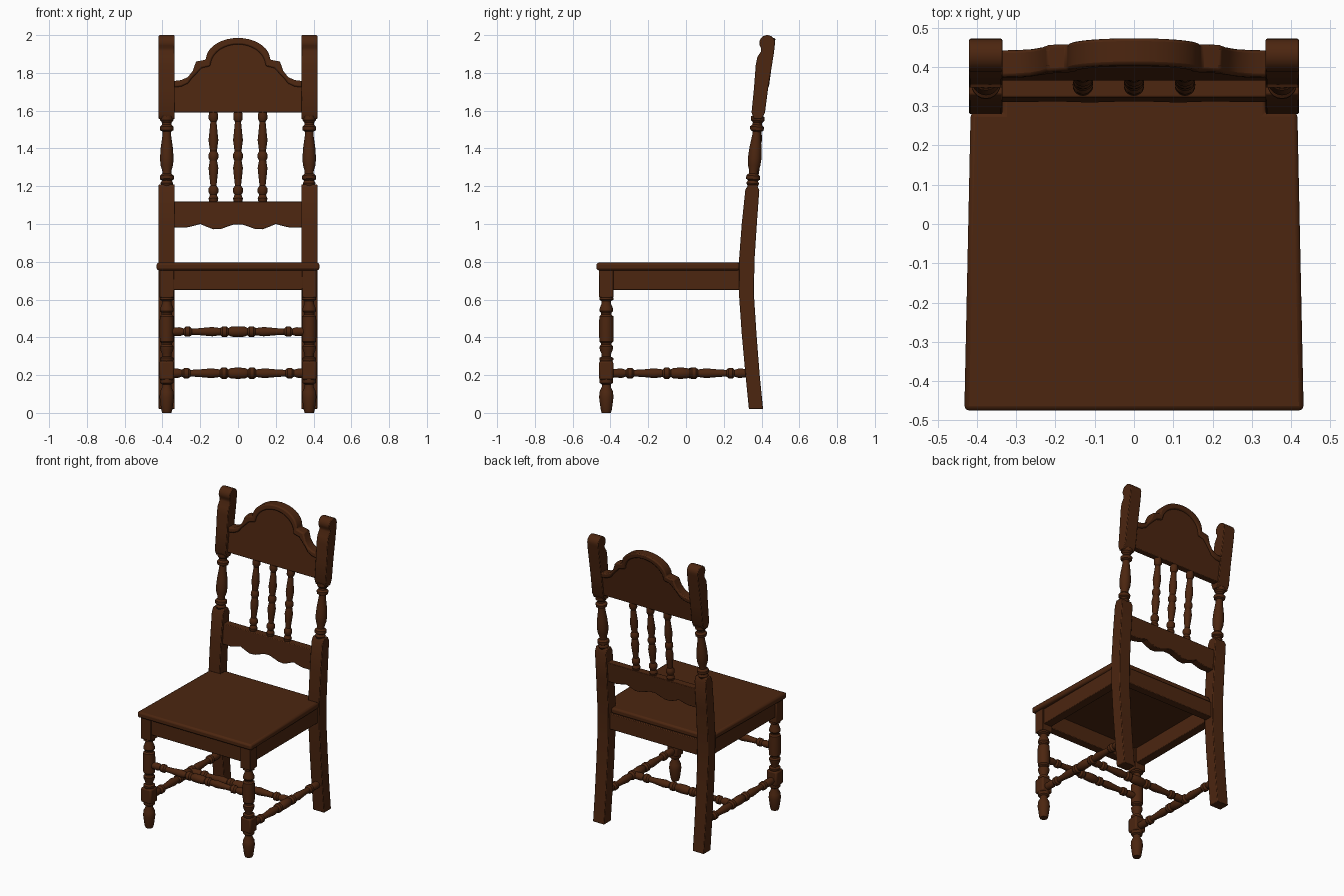
import bpy, bmesh, math
from mathutils import Vector

cube = bpy.data.objects.get("Cube")
if cube:
    bpy.data.objects.remove(cube)

wood = bpy.data.materials.new("dark_brown_wood")
wood.use_nodes = True
COLOUR = (0.072, 0.019, 0.005, 1)
wood.diffuse_color = COLOUR
wood.node_tree.nodes["Principled BSDF"].inputs["Base Color"].default_value = COLOUR


def finish(bm, name, bevel=0.0):
    bmesh.ops.recalc_face_normals(bm, faces=bm.faces)
    mesh = bpy.data.meshes.new(name)
    bm.to_mesh(mesh)
    bm.free()
    mesh.materials.append(wood)
    mesh.shade_smooth()
    mesh.set_sharp_from_angle(angle=math.radians(35))
    obj = bpy.data.objects.new(name, mesh)
    bpy.context.collection.objects.link(obj)
    if bevel:
        mod = obj.modifiers.new("soft_edges", "BEVEL")
        mod.width, mod.segments, mod.limit_method = bevel, 2, "ANGLE"
        mod.angle_limit = math.radians(40)
    return obj


def prism(name, outline, place, lo, hi, bevel=0.004):
    """Extrude a 2D outline; place(a, b, depth) gives the 3D point."""
    bm = bmesh.new()
    ends = [[bm.verts.new(place(a, b, d)) for a, b in outline] for d in (lo, hi)]
    for ring in ends:
        bm.faces.new(ring)
    n = len(outline)
    for i in range(n):
        j = (i + 1) % n
        bm.faces.new((ends[0][i], ends[0][j], ends[1][j], ends[1][i]))
    return finish(bm, name, bevel)


def box(name, x, y, z, bevel=0.004):
    outline = [(x[0], y[0]), (x[1], y[0]), (x[1], y[1]), (x[0], y[1])]
    return prism(name, outline, lambda a, b, d: (a, b, d), z[0], z[1], bevel)


def turned(name, start, end, profile, scale=1.0, sides=20):
    """Lathe a (fraction along, radius) profile between two points."""
    start, end = Vector(start), Vector(end)
    turn = (end - start).to_track_quat("Z", "Y")
    bm = bmesh.new()
    rings = []
    for t, r in profile:
        rings.append([bm.verts.new(start.lerp(end, t) + turn @ Vector(
            (r * scale * math.cos(k * math.tau / sides),
             r * scale * math.sin(k * math.tau / sides), 0))) for k in range(sides)])
    for a, b in zip(rings, rings[1:]):
        for k in range(sides):
            m = (k + 1) % sides
            bm.faces.new((a[k], a[m], b[m], b[k]))
    bm.faces.new(rings[0])
    bm.faces.new(rings[-1])
    return finish(bm, name)


def mirrored(half):
    return [(t / 2, r) for t, r in half] + [(1 - t / 2, r) for t, r in half[-2::-1]]


def side_view(y, z, x):
    return (x, y, z)


# Turning profiles
STRETCHER = mirrored([(0, .022), (.14, .025), (.2, .018), (.23, .028), (.29, .028),
                      (.32, .018), (.42, .019), (.62, .026), (.74, .02), (.77, .03),
                      (.83, .03), (.86, .02), (.9, .028), (1, .03)])
VASE = [(0, .026), (.04, .034), (.08, .026), (.1, .037), (.15, .037), (.18, .024),
        (.22, .024), (.3, .033), (.4, .036), (.55, .032), (.74, .022), (.78, .022),
        (.8, .035), (.85, .037), (.88, .025), (.91, .025), (.94, .035), (1, .036)]
LEG = mirrored([(0, .03), (.06, .037), (.12, .037), (.16, .024), (.24, .025), (.36, .034),
                (.46, .036), (.52, .028), (.57, .028), (.62, .037), (1, .038)])
FOOT = [(0, .024), (.08, .029), (.45, .038), (.62, .036), (.76, .024), (.84, .024),
        (.88, .035), (1, .037)]
SPINDLE = [(0, .02), (.05, .026), (.09, .018), (.12, .026), (.16, .026), (.19, .016),
           (.3, .022), (.38, .026), (.46, .019), (.49, .026), (.53, .026), (.56, .018),
           (.68, .026), (.78, .021), (.88, .016), (.91, .025), (.95, .025), (1, .02)]

# Side outlines of the rear posts
LOWER_POST = [(.333, .02), (.315, .2), (.295, .42), (.281, .62), (.28, .8), (.295, 1.0),
              (.314, 1.18), (.33, 1.21), (.374, 1.21), (.388, 1.18), (.375, 1.0),
              (.362, .8), (.36, .62), (.373, .42), (.39, .2), (.408, .02)]
scroll = [(.43 + .042 * math.cos(math.radians(a)), 1.958 + .042 * math.sin(math.radians(a)))
          for a in range(-20, 221, 20)]
UPPER_POST = ([(.36, 1.555), (.347, 1.59), (.36, 1.72), (.369, 1.84), (.378, 1.885),
               (.398, 1.915)][::-1] + [(.4, 1.555), (.418, 1.59), (.435, 1.72),
               (.455, 1.84), (.466, 1.91)] + scroll)

for side, s in (("left", 1), ("right", -1)):
    inner, outer, mid = s * .335, s * .42, s * .377
    # Rear post: square, turned and scrolled sections
    prism(side + "_rear_post_lower", LOWER_POST, side_view, inner, outer)
    prism(side + "_rear_post_upper", UPPER_POST, side_view, inner, outer)
    turned(side + "_rear_post_turning", (mid, .352, 1.2), (mid, .381, 1.57), VASE)

    # Front leg: foot, two blocks and a turning
    y = (-.46, -.385)
    turned(side + "_front_foot", (mid, -.422, 0), (mid, -.422, .18), FOOT)
    box(side + "_front_leg_block", (s * .338, s * .416), y, (.175, .275), .01)
    turned(side + "_front_leg_turning", (mid, -.422, .27), (mid, -.422, .62), LEG)
    box(side + "_front_leg_top", (s * .338, s * .416), y, (.61, .757))

    # Side apron and side stretcher
    box(side + "_apron", (s * .345, s * .405), (-.4, .3), (.65, .757))
    turned(side + "_stretcher", (mid, -.39, .21), (mid, .33, .21), STRETCHER)

# Cross stretchers
turned("front_stretcher", (-.36, -.422, .43), (.36, -.422, .43), STRETCHER, .95)
turned("middle_stretcher", (-.37, .03, .21), (.37, .03, .21), STRETCHER)

# Seat, notched around the rear posts, with its front and rear aprons
half_seat = [(.432, -.475), (.416, .285), (.335, .285), (.335, .335)]
seat = half_seat + [(-x, y) for x, y in half_seat[::-1]]
prism("seat", seat, lambda a, b, d: (a, b, d), .755, .795, .012)
box("front_apron", (-.35, .35), (-.452, -.395), (.65, .757))
box("rear_apron", (-.34, .34), (.29, .345), (.65, .757))


# Lower back rail with a scalloped underside
def rail_place(x, z, d):
    return (x, .347 + (z - 1.1) * .09 + d, z)


scallop = [(.34, .982), (.27, .982), (.235, .99), (.2, 1.0), (.165, .985), (.13, .972),
           (.09, .974), (.05, .988), (.02, .998)]
rail = scallop + [(-x, z) for x, z in scallop[::-1]] + [(-.34, 1.118), (.34, 1.118)]
prism("lower_back_rail", rail, rail_place, -.026, .026)

# Spindles
for name, x in (("left", .13), ("middle", 0), ("right", -.13)):
    turned(name + "_back_spindle", (x, .35, 1.11), (x, .388, 1.6), SPINDLE)


# Arched crest rail with a raised moulding along its top
def crest_place(x, z, d):
    return (x, .388 + (z - 1.6) * .135 + d, z)


arch = [(.17 * math.sin(math.radians(a)), 1.87 + .115 * math.cos(math.radians(a)))
        for a in range(90, 0, -10)]
half_top = [(.34, 1.757), (.3, 1.762), (.265, 1.778), (.24, 1.81), (.222, 1.86)] + arch
top = half_top + [(0, 1.985)] + [(-x, z) for x, z in half_top[::-1]]
prism("crest_panel", top + [(-.34, 1.59), (.34, 1.59)], crest_place, -.022, .022)


def inset(point):
    x, z = point
    return (x * (.86 if abs(x) < .23 else 1), z - .034)


prism("crest_moulding", top + [inset(p) for p in top[::-1]], crest_place, -.034, .034, .008)
